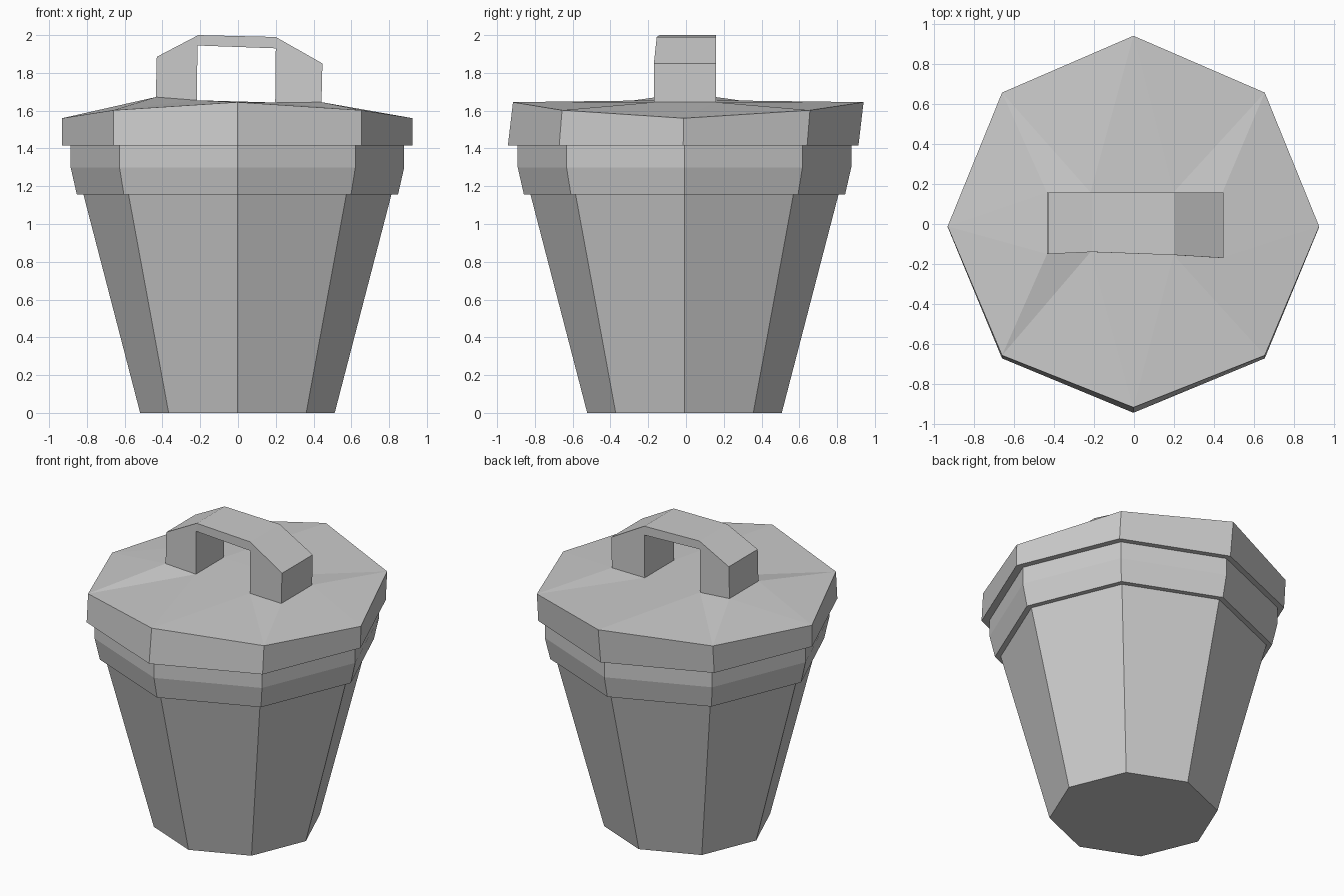
import bpy, bmesh
from math import cos, sin, pi

if "Cube" in bpy.data.objects:
    bpy.data.objects.remove(bpy.data.objects["Cube"])

N = 8  # octagonal bin, corners on the axes


def ring(bm, r, z, cy=-0.008, lift=0.0, shift=0.0):
    """Octagon of verts; lift/shift raise and move the front and back corners."""
    verts = []
    for i in range(N):
        c, s = cos(2 * pi * i / N), sin(2 * pi * i / N)
        verts.append(bm.verts.new((r * c - 0.003, r * s + cy + shift * s * s, z + lift * s * s)))
    return verts


def bridge(bm, a, b):
    for i in range(len(a)):
        j = (i + 1) % len(a)
        bm.faces.new((a[i], a[j], b[j], b[i]))


def finish(bm, name):
    bmesh.ops.recalc_face_normals(bm, faces=bm.faces)
    mesh = bpy.data.meshes.new(name)
    bm.to_mesh(mesh)
    bm.free()
    obj = bpy.data.objects.new(name, mesh)
    bpy.context.collection.objects.link(obj)
    return obj


# Tapered bin body with stepped rim
bm = bmesh.new()
profile = [(0.515, 0), (0.815, 1.155), (0.85, 1.155), (0.883, 1.30), (0.883, 1.415)]
rings = [ring(bm, r, z) for r, z in profile]
for lower, upper in zip(rings, rings[1:]):
    bridge(bm, lower, upper)
bm.faces.new(rings[0][::-1])
finish(bm, "bin_body")

# Handle foot stations along x: (x, front y, lid height)
feet = [(0.442, -0.17, 1.645), (0.197, -0.155, 1.643), (-0.217, -0.14, 1.655), (-0.435, -0.15, 1.672)]
BACK = 0.158

# Lid with saddle-shaped edge and facets running up to the handle feet
bm = bmesh.new()
inner = ring(bm, 0.883, 1.415)
skirt = ring(bm, 0.928, 1.415, cy=-0.015)
edge = ring(bm, 0.928, 1.56, cy=-0.012, lift=0.085, shift=0.024)
bridge(bm, inner, skirt)
bridge(bm, skirt, edge)
back = [bm.verts.new((x, BACK, z)) for x, _, z in feet]
front = [bm.verts.new((x, y, z)) for x, y, z in feet]
for k, side in ((1, back), (-1, front)):
    e = [edge[(k * i) % N] for i in range(5)]
    for i in range(4):
        bm.faces.new((e[i], e[i + 1], side[i]))
    for i in range(3):
        bm.faces.new((e[i + 1], side[i + 1], side[i]))
for o, i in ((0, 0), (4, 3)):
    bm.faces.new((edge[o], back[i], front[i]))
bm.faces.new((back[1], back[2], front[2], front[1]))
finish(bm, "lid")

# Angular arch handle: matching outer and inner stations
outer = [feet[0], (0.447, -0.17, 1.85), (0.2, -0.155, 1.99), (-0.21, -0.14, 2.0),
         (-0.43, -0.15, 1.885), feet[3]]
under = [feet[1], (0.2, -0.155, 1.93), (-0.215, -0.14, 1.945), feet[2]]
bm = bmesh.new()
loop = outer + under[::-1]
f = [bm.verts.new(p) for p in loop]
b = [bm.verts.new((x, BACK, z)) for x, _, z in loop]
for i in range(len(loop)):
    if i not in (5, 9):  # leg bottoms stay open on the lid
        j = (i + 1) % len(loop)
        bm.faces.new((f[i], f[j], b[j], b[i]))
# Cheeks: right leg, top bar, left leg
for v in (f, b):
    for idx in ((0, 1, 2, 8, 9), (2, 3, 7, 8), (3, 4, 5, 6, 7)):
        bm.faces.new([v[i] for i in idx])
finish(bm, "lid_handle")
